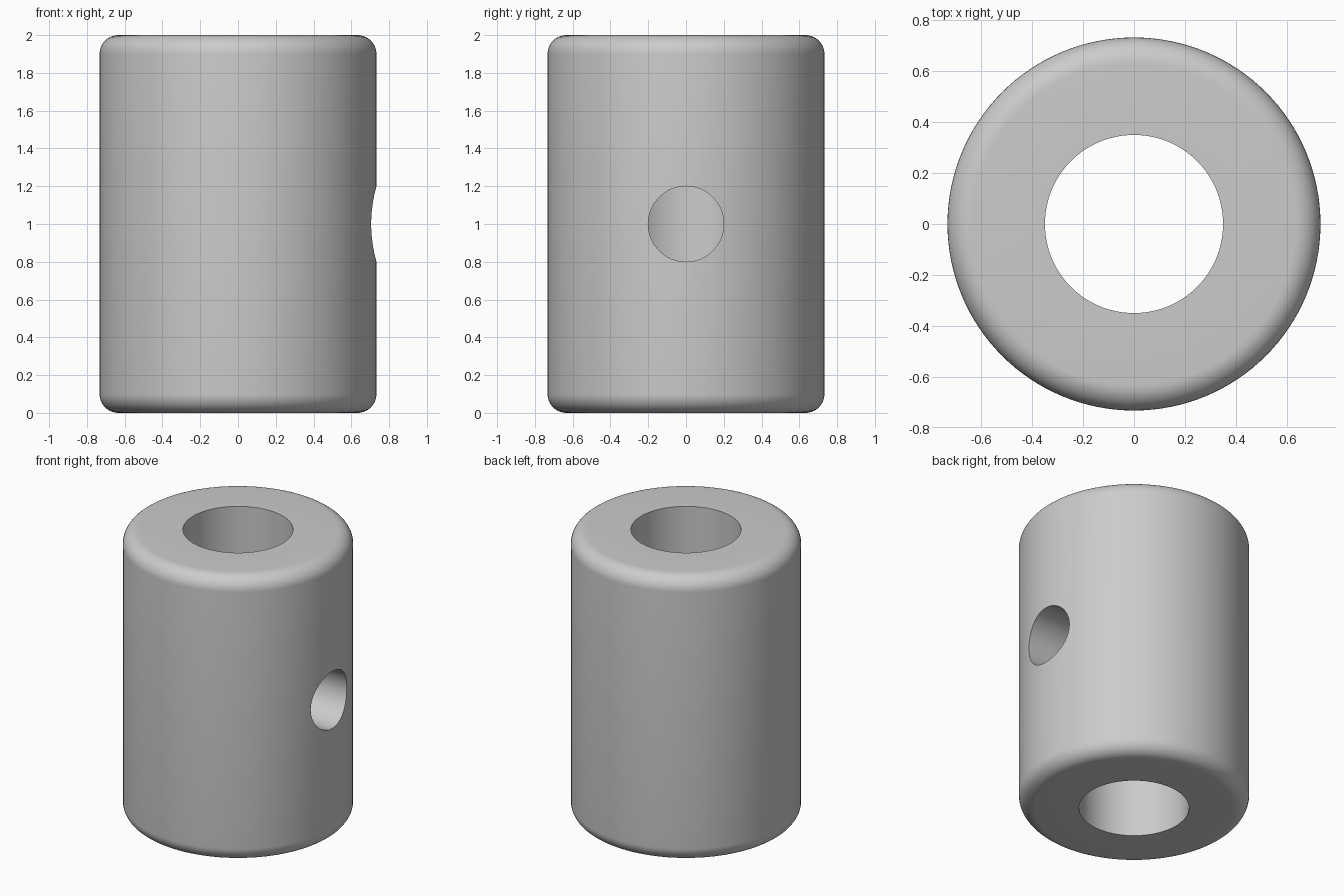
import bpy
import bmesh
import math
from mathutils import Matrix, Vector

cube = bpy.data.objects.get("Cube")
if cube:
    bpy.data.objects.remove(cube, do_unlink=True)

HEIGHT = 2.0
OUTER_R = 0.733
BORE_R = 0.35
FILLET = 0.1
HOLE_R = 0.2
SEGMENTS = 128

# Plain grey metal
grey = bpy.data.materials.new("grey_metal")
grey.use_nodes = True
colour = (0.6, 0.6, 0.6, 1.0)
grey.diffuse_color = colour
grey.node_tree.nodes["Principled BSDF"].inputs["Base Color"].default_value = colour


def make_object(name, bm):
    bmesh.ops.recalc_face_normals(bm, faces=bm.faces)
    mesh = bpy.data.meshes.new(name)
    bm.to_mesh(mesh)
    bm.free()
    obj = bpy.data.objects.new(name, mesh)
    bpy.context.collection.objects.link(obj)
    mesh.materials.append(grey)
    return obj


def fillet_arc(centre_z, start, steps=10):
    """Quarter circle of profile points around the outer rim."""
    angles = [start + math.pi / 2 * i / steps for i in range(steps + 1)]
    return [Vector((OUTER_R - FILLET + FILLET * math.cos(a), 0,
                    centre_z + FILLET * math.sin(a))) for a in angles]


# Collar: closed ring profile with rounded outer rims, spun about z
profile = [Vector((BORE_R, 0, 0))]
profile += fillet_arc(FILLET, -math.pi / 2)
profile += fillet_arc(HEIGHT - FILLET, 0)
profile += [Vector((BORE_R, 0, HEIGHT))]
bm = bmesh.new()
verts = [bm.verts.new(p) for p in profile]
edges = [bm.edges.new((a, b)) for a, b in zip(verts, verts[1:] + verts[:1])]
bmesh.ops.spin(bm, geom=verts + edges, cent=(0, 0, 0), axis=(0, 0, 1),
               angle=math.tau, steps=SEGMENTS, use_merge=True)
bmesh.ops.remove_doubles(bm, verts=bm.verts, dist=1e-5)
collar = make_object("collar", bm)

# Set screw hole: drilled from the left side into the bore only
bm = bmesh.new()
place = Matrix.Translation((0.5, 0, HEIGHT / 2)) @ Matrix.Rotation(math.pi / 2, 4, 'Y')
bmesh.ops.create_cone(bm, cap_ends=True, segments=64, radius1=HOLE_R,
                      radius2=HOLE_R, depth=1.0, matrix=place)
drill = make_object("side_hole_cutter", bm)
drill.hide_render = True

cut = collar.modifiers.new("side_hole", 'BOOLEAN')
cut.operation = 'DIFFERENCE'
cut.solver = 'EXACT'
cut.object = drill

bpy.ops.object.select_all(action='DESELECT')
collar.select_set(True)
bpy.context.view_layer.objects.active = collar
bpy.ops.object.modifier_apply(modifier=cut.name)
bpy.data.objects.remove(drill, do_unlink=True)

# Smooth walls, crisp bore and hole edges
bpy.ops.object.shade_smooth_by_angle(angle=math.radians(30))
